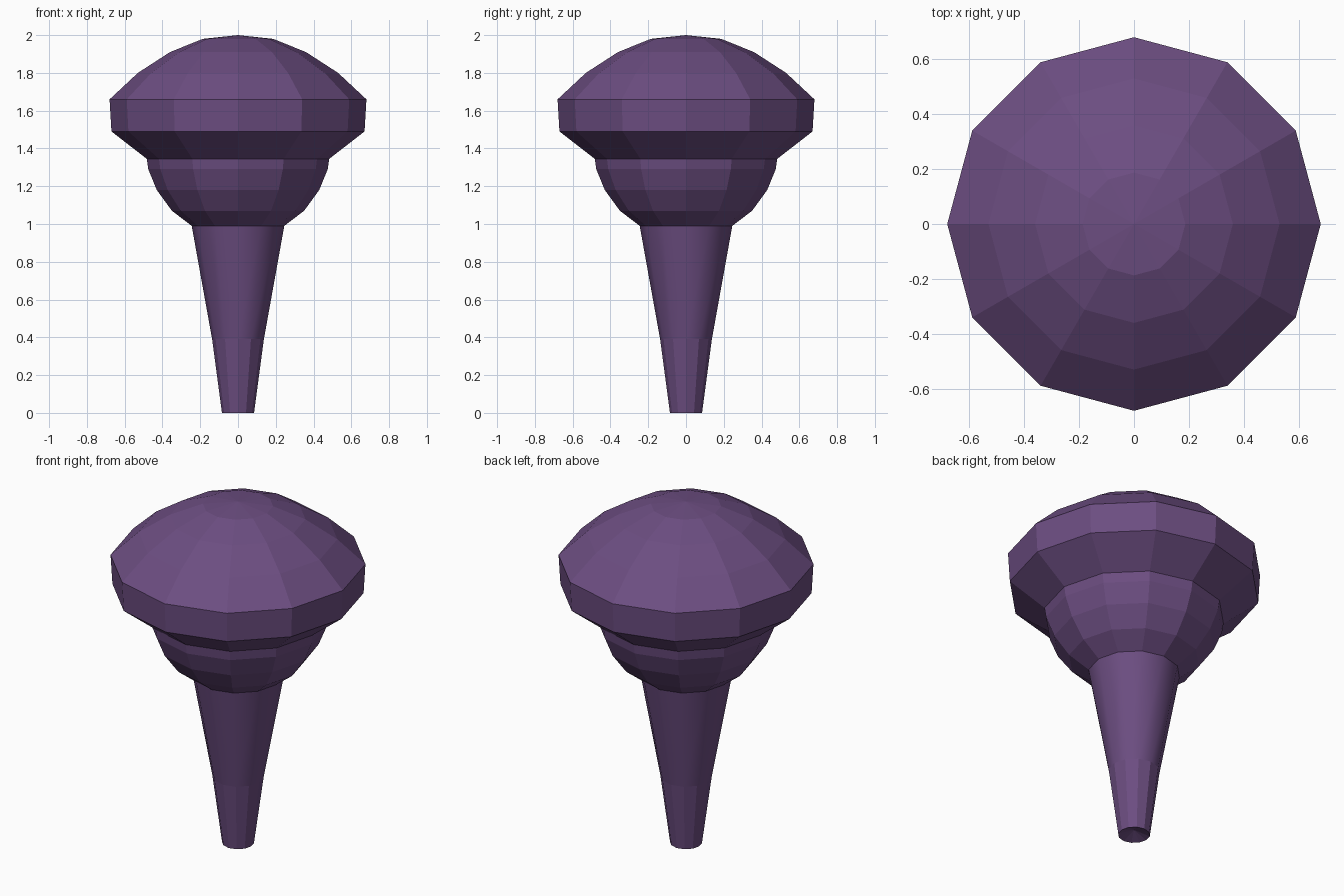
import bpy, bmesh, math

if "Cube" in bpy.data.objects:
    bpy.data.objects.remove(bpy.data.objects["Cube"])

SIDES = 12

purple = bpy.data.materials.new("purple")
purple.diffuse_color = (0.15, 0.075, 0.22, 1.0)
purple.use_nodes = True
purple.node_tree.nodes["Principled BSDF"].inputs["Base Color"].default_value = purple.diffuse_color


def lathe(name, profile, smooth_bands=()):
    """Revolve (radius, z) points around z; radius 0 becomes a single pole."""
    bm = bmesh.new()
    rings = []
    for r, z in profile:
        if r == 0:
            rings.append([bm.verts.new((0, 0, z))] * SIDES)
        else:
            rings.append([bm.verts.new((r * math.cos(math.tau * i / SIDES),
                                        r * math.sin(math.tau * i / SIDES), z))
                          for i in range(SIDES)])
    for band, (low, high) in enumerate(zip(rings, rings[1:])):
        for i in range(SIDES):
            j = (i + 1) % SIDES
            corners = dict.fromkeys((low[i], low[j], high[j], high[i]))
            face = bm.faces.new(list(corners))
            face.smooth = band in smooth_bands
    mesh = bpy.data.meshes.new(name)
    bm.to_mesh(mesh)
    bm.free()
    mesh.materials.append(purple)
    obj = bpy.data.objects.new(name, mesh)
    bpy.context.collection.objects.link(obj)
    return obj


# Tapered stem: dimpled foot, faceted lower band, smooth upper band
lathe("stem", [(0, 0.03), (0.085, 0), (0.137, 0.39), (0.245, 0.99)],
      smooth_bands=(2,))

# Rounded cup under the cap
lathe("cup", [(0.245, 0.99), (0.35, 1.07), (0.43, 1.18),
              (0.475, 1.29), (0.483, 1.345)])

# Wide cap: sloping underside, upright rim and domed top
lathe("cap", [(0.483, 1.345), (0.67, 1.49), (0.68, 1.66), (0.53, 1.80),
              (0.36, 1.91), (0.187, 1.98), (0, 2.0)])
